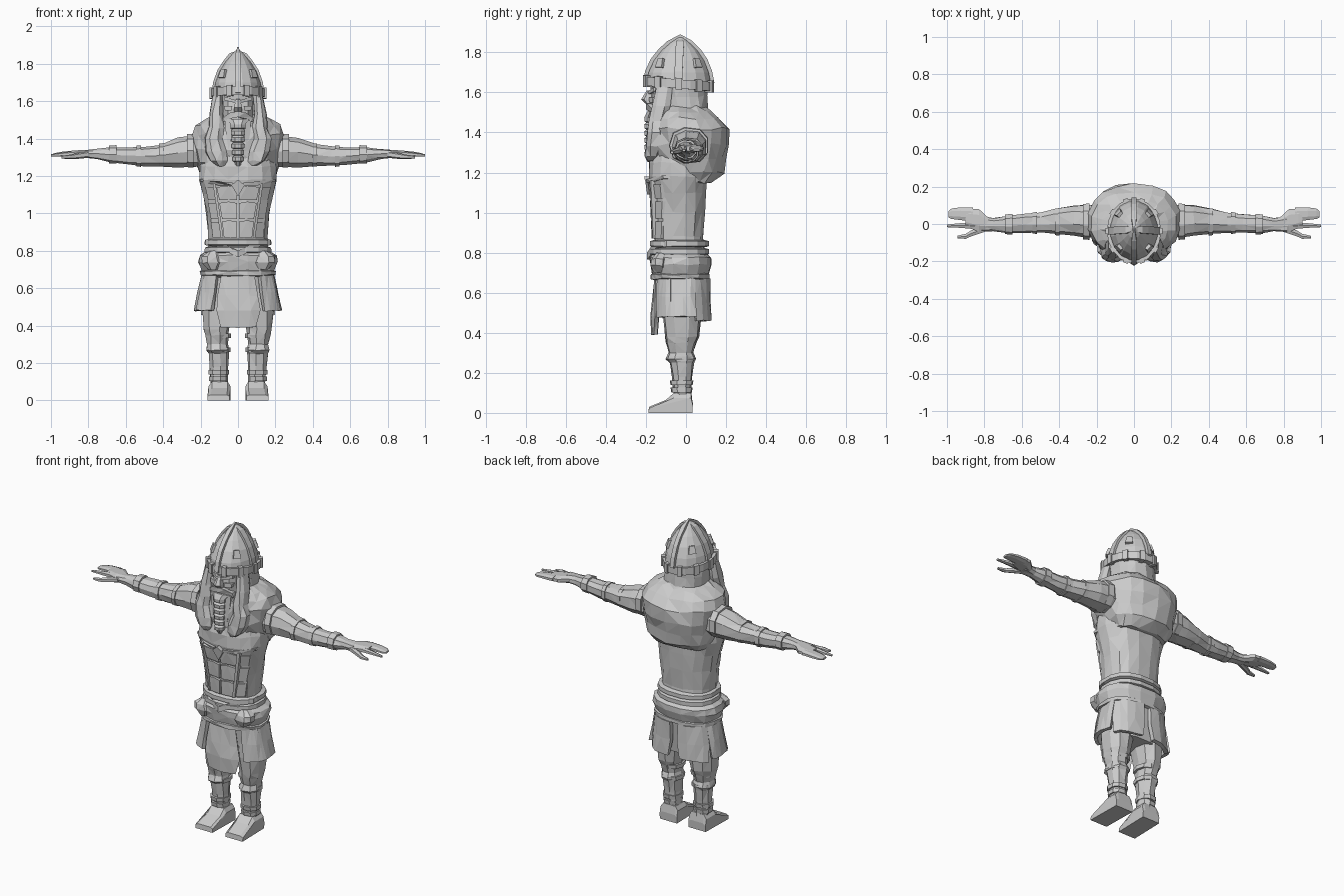
import bpy, bmesh, math, random
from mathutils import Vector
random.seed(4)

grey = bpy.data.materials.new("stone grey")
grey.diffuse_color = (0.6, 0.6, 0.6, 1)

def finish(name, verts, faces, jitter=0.0):
    bm = bmesh.new()
    vs = [bm.verts.new([c + random.uniform(-jitter, jitter) for c in v]) for v in verts]
    for f in faces:
        bm.faces.new([vs[i] for i in f])
    bmesh.ops.triangulate(bm, faces=[f for f in bm.faces if jitter or len(f.verts) > 4])
    bmesh.ops.recalc_face_normals(bm, faces=bm.faces)
    me = bpy.data.meshes.new(name)
    bm.to_mesh(me); bm.free()
    me.materials.append(grey)
    ob = bpy.data.objects.new(name, me)
    bpy.context.collection.objects.link(ob)
    return ob

def stack(name, rings, jitter=0.0):
    """Skin a list of equal-length closed rings and cap the ends."""
    n, m = len(rings[0]), len(rings)
    faces = [(i*n+j, i*n+(j+1) % n, (i+1)*n+(j+1) % n, (i+1)*n+j)
             for i in range(m-1) for j in range(n)]
    faces += [tuple(range(n)), tuple(range((m-1)*n, m*n))]
    return finish(name, [v for r in rings for v in r], faces, jitter)

def pw(v, p):
    return math.copysign(abs(v)**p, v)

def loft(name, rows, n=12, axis='z', s=1, p=0.85, jitter=0.0):
    """rows: (position, centre a, centre b, radius a, radius b); s mirrors x."""
    rings = []
    for t, a, b, ra, rb in rows:
        ring = []
        for j in range(n):
            w = math.tau*(j+0.5)/n
            u, v = a + ra*pw(math.cos(w), p), b + rb*pw(math.sin(w), p)
            ring.append((s*u, v, t) if axis == 'z' else (s*t, u, v))
        rings.append(ring)
    return stack(name, rings, jitter)

def plate(name, pts, front, thick=0.03, s=1):
    """Extruded x-z outline whose front lies on the surface front(x, z)."""
    f = [(s*x, front(x, z), z) for x, z in pts]
    return stack(name, [f, [(x, y+thick, z) for x, y, z in f]])

def flap(name, a0, a1, rows, cy=-0.02, steps=4, thick=0.022):
    """Curved hanging panel; angles in degrees, 0 = right, -90 = front."""
    rings = []
    for z, rx, ry, spread in rows:
        mid, half = (a0+a1)/2, (a1-a0)/2*spread
        ang = [math.radians(mid + half*(2*i/steps-1)) for i in range(steps+1)]
        out = [(rx*pw(math.cos(a), .8), cy+ry*pw(math.sin(a), .8), z) for a in ang]
        inn = [((rx-thick)*pw(math.cos(a), .8), cy+(ry-thick)*pw(math.sin(a), .8), z) for a in ang]
        rings.append(out + inn[::-1])
    return stack(name, rings, 0.004)

# Torso
torso = [(.66, 0, -.03, .17, .13), (.80, 0, -.03, .16, .125), (.88, 0, -.035, .16, .125),
         (1.0, 0, -.035, .17, .13), (1.1, 0, -.035, .188, .135), (1.18, 0, -.04, .212, .145),
         (1.25, 0, -.04, .205, .145), (1.35, 0, -.03, .18, .13)]
loft("torso", torso, 16, jitter=.004)

def chest(x, z, off=0.012):
    for r, q in zip(torso, torso[1:]):
        if r[0] <= z <= q[0]:
            k = (z-r[0])/(q[0]-r[0])
            cy, rx, ry = (r[i]+k*(q[i]-r[i]) for i in (2, 3, 4))
            c = min(1, abs(x)/rx)**(1/.85)
            return cy - off - ry*max(0, 1-c*c)**.425

# Chest armour plates, straps and centre crest
for s in (1, -1):
    for z0, z1, w0, w1 in ((.87, .955, .075, .085), (.97, 1.055, .085, .1), (1.07, 1.14, .1, .115)):
        plate("belly_plate", [(.006, z0), (w0, z0), (w1, z1), (.05, z1+.008), (.006, z1)], chest, .03, s)
        plate("side_plate", [(w0+.012, z0), (w0+.06, z0), (w1+.06, z1), (w1+.012, z1)], chest, .035, s)
    plate("chest_strap", [(.03, 1.15), (.11, 1.15), (.2, 1.17), (.2, 1.185), (.1, 1.17), (.03, 1.165)],
          lambda x, z: chest(x, z, .018), .04, s)
    plate("chest_lace", [(.078, .87), (.092, .87), (.135, 1.16), (.12, 1.16)],
          lambda x, z: chest(x, z, .02), .03, s)
plate("chest_crest", [(-.035, 1.15), (0, 1.09), (.035, 1.15), (0, 1.18)], lambda x, z: chest(x, z, .024), .04)

# Belt, hip guard and pouches
for z in (.805, .845):
    loft("belt", [(z-.018, 0, -.033, .165, .135), (z-.012, 0, -.033, .182, .15),
                  (z+.012, 0, -.033, .18, .15), (z+.018, 0, -.033, .16, .13)], 16)
loft("hip_guard", [(.665, 0, -.028, .18, .13), (.67, 0, -.028, .202, .148), (.69, 0, -.028, .205, .15),
                   (.695, 0, -.028, .195, .142), (.74, 0, -.028, .215, .155), (.775, 0, -.028, .208, .155),
                   (.80, 0, -.03, .17, .13)], 16, jitter=.004)
for s in (1, -1):
    plate("belt_strap", [(0, .765), (.12, .825), (.175, .83), (.175, .86), (.11, .855), (0, .80)],
          lambda x, z: -.195+x*x*3.2, .05, s)
    loft("pouch", [(.70, .13, -.13, .03, .03), (.735, .135, -.135, .06, .045),
                   (.77, .14, -.13, .06, .045), (.80, .13, -.12, .03, .03)], 8, s=s, jitter=.004)

# Skirt panels
panel = [(.67, .19, .14, .8), (.56, .2, .15, 1), (.48, .2, .155, 1.1), (.39, .195, .15, .85)]
flap("front_panel", -118, -62, panel)
for a0, a1 in ((-58, -18), (-162, -122), (-22, 24), (156, 202)):
    flap("side_panel", a0, a1, [(.67, .195, .14, 1), (.58, .215, .145, 1), (.48, .235, .15, .95)])
for a0, a1 in ((22, 86), (94, 158)):
    flap("back_panel", a0, a1, [(.67, .195, .14, 1), (.56, .205, .145, 1), (.46, .215, .15, .9)])
loft("breeches", [(.47, 0, -.02, .165, .1), (.67, 0, -.02, .18, .125)], 12)

# Legs and feet
for s in (1, -1):
    loft("leg", [(.06, .1, -.015, .045, .045), (.13, .102, -.02, .05, .045), (.18, .104, -.02, .052, .05),
                 (.25, .106, -.02, .056, .06), (.27, .108, -.025, .062, .075), (.30, .11, -.025, .056, .062),
                 (.35, .113, -.025, .062, .075), (.38, .115, -.02, .07, .085), (.48, .11, -.02, .085, .095),
                 (.6, .1, -.02, .08, .1)], 9, s=s, jitter=.003)
    for z, r in ((.115, .052), (.15, .056), (.27, .064), (.345, .068)):
        loft("leg_wrap", [(z-.012, .105, -.022, r, r), (z+.012, .105, -.022, r, r+.004)], 9, s=s)
    side = [(-.188, 0), (.032, 0), (.034, .05), (.025, .1), (-.06, .1), (-.1, .065), (-.185, .03)]
    rows = []
    for x, k in ((.04, .75), (.055, 1), (.14, 1), (.158, .75)):
        rows.append([(s*(x + (.005 if y < -.1 else 0)), y, z*k) for y, z in side])
    stack("foot", rows)

# Fur mantle over the shoulders
loft("mantle", [(1.15, 0, .055, .17, .075), (1.2, 0, .05, .2, .135), (1.27, 0, .015, .228, .18),
                (1.34, 0, .02, .24, .198), (1.42, 0, .02, .245, .195), (1.47, 0, .005, .225, .17),
                (1.505, 0, -.005, .18, .13), (1.53, 0, -.01, .12, .11)], 18, jitter=.008)

# Arms with cuffs and hands
for s in (1, -1):
    loft("arm", [(.16, .02, 1.33, .08, .08), (.25, .015, 1.33, .09, .085), (.32, .02, 1.325, .082, .08),
                 (.42, .015, 1.31, .068, .058), (.50, .008, 1.305, .055, .053), (.58, .005, 1.306, .052, .048),
                 (.68, 0, 1.313, .048, .043), (.75, -.002, 1.317, .036, .03), (.82, 0, 1.318, .042, .022)],
         9, 'x', s, jitter=.003)
    for x, w, y, z, r, r2 in ((.255, .018, .015, 1.335, .1, .092), (.41, .012, .013, 1.312, .075, .064),
                              (.53, .012, .007, 1.306, .06, .058), (.67, .02, .0, 1.315, .056, .05)):
        loft("arm_band", [(x-w, y, z, r, r2), (x+w, y, z, r*.97, r2*.97)], 9, 'x', s)
    loft("palm", [(.78, .002, 1.318, .035, .024), (.83, .02, 1.32, .065, .02), (.88, .03, 1.32, .055, .017),
                  (.9, .03, 1.32, .045, .014)], 8, 'x', s)
    loft("fingers", [(.86, .05, 1.32, .04, .017), (.93, .055, 1.318, .036, .014), (.975, .055, 1.314, .03, .01),
                     (.992, .052, 1.312, .018, .006)], 8, 'x', s)
    loft("forefinger", [(.85, -.01, 1.32, .02, .016), (.93, -.008, 1.315, .014, .012), (1.0, -.01, 1.31, .008, .006)],
         6, 'x', s)
    loft("thumb", [(.80, -.025, 1.315, .02, .018), (.87, -.05, 1.305, .018, .015), (.9, -.066, 1.302, .015, .012),
                   (.945, -.07, 1.30, .008, .007)], 6, 'x', s)

# Head, hair and long side locks
loft("hair", [(1.4, 0, .0, .13, .12), (1.5, 0, -.005, .128, .115), (1.58, 0, -.015, .125, .118),
              (1.66, 0, -.03, .125, .135)], 14, jitter=.005)
loft("face", [(1.45, 0, -.1, .06, .06), (1.5, 0, -.1, .08, .075), (1.56, 0, -.1, .085, .08),
              (1.6, 0, -.1, .085, .075), (1.66, 0, -.1, .09, .08)], 10)
loft("nose", [(1.545, 0, -.185, .025, .018), (1.565, 0, -.19, .025, .034), (1.61, 0, -.18, .012, .016)], 6)
for s in (1, -1):
    loft("side_lock", [(1.255, .09, -.17, .02, .02), (1.28, .1, -.165, .045, .04), (1.33, .115, -.158, .058, .048),
                       (1.4, .13, -.15, .05, .048), (1.46, .115, -.145, .042, .045), (1.53, .118, -.125, .035, .05),
                       (1.63, .108, -.11, .025, .045)], 8, s=s, jitter=.005)
    plate("moustache", [(0, 1.545), (.04, 1.54), (.075, 1.515), (.085, 1.485), (.05, 1.505), (0, 1.515)],
          lambda x, z: -.2+x*x*6, .05, s)
    plate("eyebrow", [(.012, 1.605), (.075, 1.625), (.075, 1.605), (.012, 1.59)],
          lambda x, z: -.19+x*x*5, .03, s)
    plate("cheek", [(.03, 1.575), (.075, 1.575), (.07, 1.55), (.035, 1.55)],
          lambda x, z: -.188+x*x*4, .03, s)

# Braided beard
braid = [(1.505, 0, -.165, .065, .03)]
for i in range(6):
    z, w = 1.475-.035*i, .042-.002*i
    braid += [(z, 0, -.175, w, .036), (z-.02, 0, -.175, w, .034), (z-.025, 0, -.175, w-.012, .024)]
loft("beard", braid + [(1.25, 0, -.17, .015, .012)], 8)
for s in (1, -1):
    plate("beard_side", [(.035, 1.51), (.07, 1.5), (.065, 1.43), (.05, 1.34), (.035, 1.4)],
          lambda x, z: -.185+x*x*3, .05, s)

# Helmet dome, tilted slightly back
dome = [(1.64, -.037, .132, .165), (1.70, -.037, .122, .153), (1.76, -.035, .1, .127),
        (1.81, -.032, .068, .09), (1.85, -.03, .036, .048), (1.875, -.028, .008, .01)]
loft("helmet", [(z, 0, cy, rx, ry) for z, cy, rx, ry in dome], 16, p=1)

# Helmet ribs and spine
def rib(name, deg, width, lift, top):
    a = math.radians(deg)
    side = Vector((-math.sin(a), math.cos(a), 0))*width
    rings = []
    for i, (z, cy, rx, ry) in enumerate(dome):
        last = i == len(dome)-1
        base = Vector((rx*math.cos(a), cy+ry*math.sin(a), z))
        out = Vector((math.cos(a), math.sin(a), .5))*lift
        tip = Vector((0, cy, top)) if last else base+out
        base = Vector((0, cy, z-.02)) if last else base-out
        k = .3 if last else 1
        rings.append([base-side*k, base+side*k, tip+side*k, tip-side*k])
    stack(name, rings)
for d in (-90, 90):
    rib("helmet_spine", d, .013, .014, 1.89)
for d in (0, 180):
    rib("helmet_rib", d, .02, .01, 1.872)

# Raised square studs between ribs
for d in (-42, 42, 138, 222):
    a = math.radians(d)
    c = Vector((.103*math.cos(a), -.036+.132*math.sin(a), 1.745))
    t, o = Vector((-math.sin(a), math.cos(a), 0)), Vector((math.cos(a), math.sin(a), .3))*.014
    u = Vector((-math.cos(a)*.35, -math.sin(a)*.35, 1))
    sq = [c+t*i*.022+u*j*.022 for i, j in ((-1, -1), (1, -1), (.7, 1), (-.7, 1))]
    stack("helmet_stud", [[v-o for v in sq], [v+o for v in sq]])

# Helmet brim and its clasps, sloping down to the back
def brim(name, angles, z0, z1, r_add, closed):
    rings = []
    for a in angles:
        c, s = math.cos(a), math.sin(a)
        rings.append([((.135+r)*c, -.037+(.163+r)*s, z-.014*s)
                      for r, z in ((-.03, z0), (r_add, z0), (r_add, z1), (-.03, z1))])
    if closed:
        n = len(rings)
        finish(name, [v for r in rings for v in r],
               [(i*4+k, i*4+(k+1) % 4, (i+1) % n*4+(k+1) % 4, (i+1) % n*4+k) for i in range(n) for k in range(4)])
    else:
        stack(name, rings)
brim("helmet_brim", [math.tau*i/18 for i in range(18)], 1.62, 1.665, .01, True)
for i in range(10):
    a = math.tau*(i+.5)/10 + math.pi/2
    brim("brim_clasp", [a-.09, a+.09], 1.613, 1.672, .018, False)
